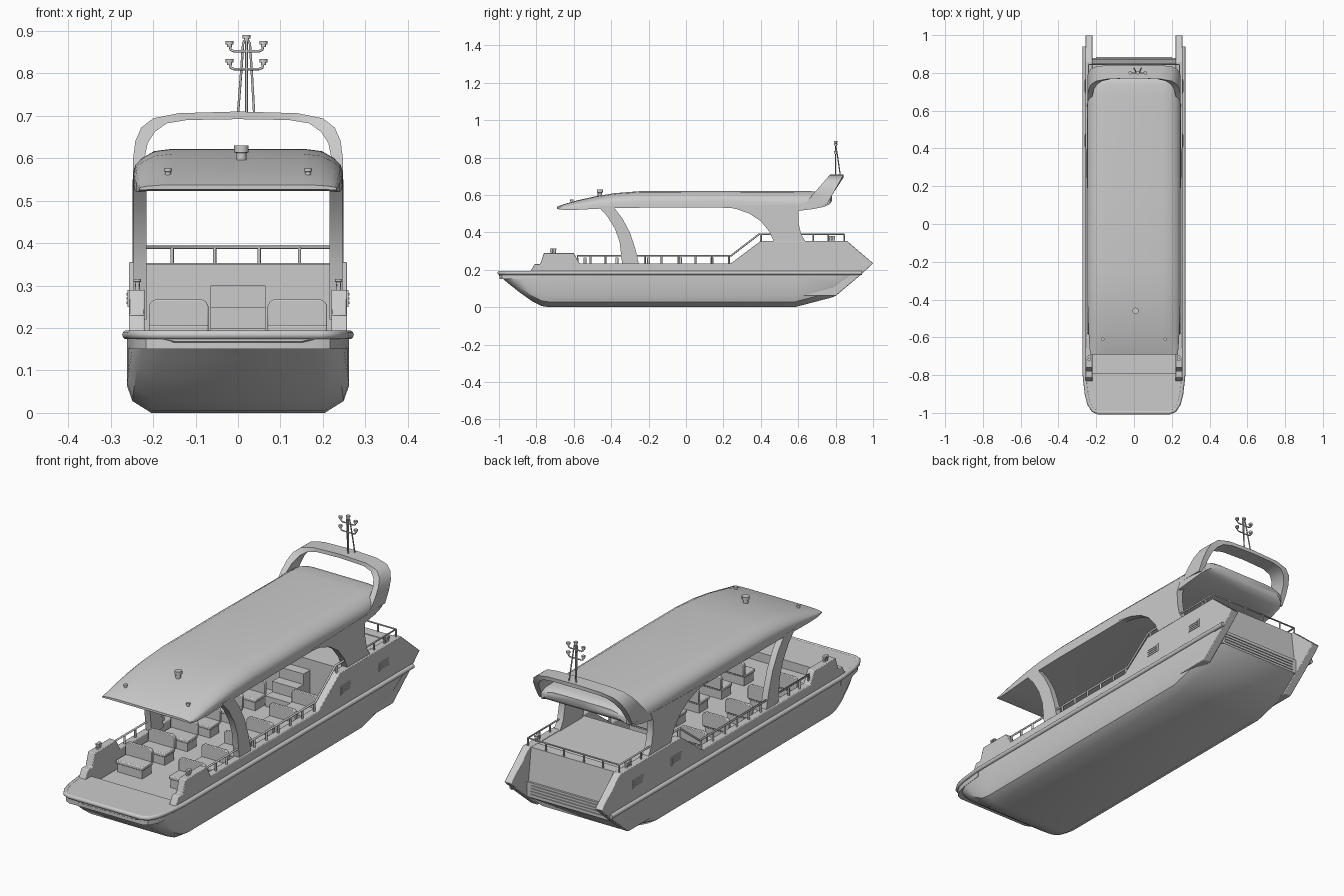
import bpy, bmesh
from math import radians, cos, sin, pi


def finish(name, bm, mirror=False, bevel=0, angle=35):
    bmesh.ops.recalc_face_normals(bm, faces=bm.faces)
    me = bpy.data.meshes.new(name)
    bm.to_mesh(me)
    bm.free()
    me.shade_smooth()
    me.set_sharp_from_angle(angle=radians(angle))
    ob = bpy.data.objects.new(name, me)
    bpy.context.collection.objects.link(ob)
    if bevel:
        m = ob.modifiers.new("bevel", 'BEVEL')
        m.width, m.segments, m.limit_method = bevel, 2, 'ANGLE'
    if mirror:
        ob.modifiers.new("mirror", 'MIRROR')
    return ob


def loft(name, rings, closed=True, caps=True, **kw):
    bm = bmesh.new()
    vs = [[bm.verts.new(p) for p in r] for r in rings]
    n = len(rings[0])
    for a, b in zip(vs, vs[1:]):
        for i in range(n if closed else n - 1):
            j = (i + 1) % n
            bm.faces.new((a[i], a[j], b[j], b[i]))
    if caps:
        bm.faces.new(vs[0])
        bm.faces.new(vs[-1])
    return finish(name, bm, **kw)


def prism(name, pts, axis, a, b, **kw):
    """Extrude a 2D outline along an axis from a to b."""
    def put(p, d):
        q = list(p)
        q.insert(axis, d)
        return q
    return loft(name, [[put(p, a) for p in pts], [put(p, b) for p in pts]], **kw)


def box(name, x, y, z, **kw):
    return prism(name, [(x[0], y[0]), (x[1], y[0]), (x[1], y[1]), (x[0], y[1])], 2, *z, **kw)


def lathe(name, prof, at, **kw):
    return loft(name, [[(at[0] + r * cos(k * pi / 6), at[1] + r * sin(k * pi / 6), at[2] + z)
                        for k in range(12)] for r, z in prof], **kw)


def tubes(name, paths, r, both=False, res=2):
    cu = bpy.data.curves.new(name, 'CURVE')
    cu.dimensions, cu.bevel_depth, cu.bevel_resolution, cu.use_fill_caps = '3D', r, res, True
    if both:
        paths = paths + [[(-x, y, z) for x, y, z in p] for p in paths]
    for p in paths:
        s = cu.splines.new('POLY')
        s.points.add(len(p) - 1)
        for pt, co in zip(s.points, p):
            pt.co = (*co, 1)
    ob = bpy.data.objects.new(name, cu)
    bpy.context.collection.objects.link(ob)


# Hull: scow bow, flat bottom, rounded chine, raked stern
rings = []
for y, w, zb in [(-1, .19, .168), (-.985, .215, .157), (-.95, .236, .127), (-.89, .25, .08), (-.82, .258, .03),
                 (-.77, .261, .006), (-.73, .262, 0), (.58, .262, 0), (.79, .262, .055), (.88, .262, .13)]:
    half = [(w, .185), (w, min(zb + .065, .18)), (w * .95, min(zb + .028, .176)), (w * .78, zb), (0, zb)]
    rings.append([(x, y, z) for x, z in half] + [(-x, y, z) for x, z in half[-2::-1]])
loft("hull", rings, closed=False)

# Rub rail and foredeck
bow = [(.262, -.79), (.258, -.83), (.25, -.9), (.238, -.95), (.217, -.985), (.19, -.997)]
outline = bow + [(-x, y) for x, y in bow[::-1]]
path = [(.261, .94)] + outline + [(-.261, .94)]
tubes("rub_rail", [[(x, y, .184) for x, y in path]], .011, res=3)
prism("foredeck", outline, 2, .15, .192)

# Floor, raised aft deck with stairs, transom
box("cabin_floor", (-.255, .255), (-.8, .85), (.135, .15))
box("aft_deck", (-.225, .225), (.45, .85), (.33, .35))
box("aft_bulkhead", (-.225, .225), (.45, .462), (.15, .35))
for i in range(3):
    box("stair_step", (-.065, .065), (.3 + .05 * i, .45), (.15 + .05 * i, .2 + .05 * i))
prism("transom", [(.80, .2), (.87, .2), (.85, .353), (.8, .353)], 0, -.225, .225)
box("stern_step", (-.225, .225), (.8, .88), (.13, .2))
for i in range(4):
    box("step_slat", (-.2, .2), (.872, .884), (.14 + .014 * i, .147 + .014 * i))

# Side walls with bow shoulders and pointed stern fins
prism("side_wall", [(-.85, .15), (-.83, .195), (-.81, .23), (-.78, .23), (-.76, .29), (-.6, .29), (-.57, .235),
                    (.24, .235), (.40, .355), (.86, .355), (1.0, .235), (.94, .178), (.8, .06), (.6, .06), (.6, .15)],
      0, .22, .257, mirror=True, bevel=.003)
for y in (.44, .73):
    box("side_vent", (.25, .26), (y - .038, y + .038), (.25, .29), mirror=True)
    for i in range(3):
        box("vent_slat", (.25, .263), (y - .03, y + .03), (.257 + .01 * i, .262 + .01 * i), mirror=True)

# Pillars
prism("front_pillar", [(-.47, .54), (-.42, .485), (-.38, .42), (-.355, .35), (-.34, .22), (-.25, .22), (-.27, .31),
                       (-.30, .40), (-.34, .475), (-.39, .54)], 0, .216, .246, mirror=True)
prism("rear_pillar", [(.47, .35), (.445, .405), (.40, .46), (.34, .5), (.27, .525), (.19, .54), (.62, .55),
                      (.6, .51), (.602, .45), (.615, .39), (.64, .35)], 0, .216, .248, mirror=True)

# Roof
rings = []
for y, w, zt, zb in [(-.69, .232, .537, .525), (-.65, .236, .552, .52), (-.58, .24, .572, .521), (-.48, .244, .594, .526),
                     (-.38, .246, .61, .53), (-.24, .247, .621, .532), (.2, .247, .622, .532), (.6, .247, .621, .515),
                     (.68, .246, .62, .525), (.74, .24, .618, .537), (.77, .225, .612, .552), (.78, .2, .605, .57)]:
    h = zt - zb
    half = [(0, zt), (.63 * w, zt), (.8 * w, zt - .06 * h), (.92 * w, zt - .25 * h), (.98 * w, zt - .42 * h),
            (w, zt - .6 * h), (w, zb), (.88 * w, zb + .1 * h), (0, zb + .1 * h)]
    rings.append([(x, y, z) for x, z in half] + [(-x, y, z) for x, z in half[-2:0:-1]])
loft("roof", rings)

# Raked radar arch
half = [((.247, .55), (.224, .55)), ((.247, .6), (.22, .6)), ((.242, .64), (.213, .635)), ((.228, .672), (.196, .662)),
        ((.2, .694), (.168, .682)), ((.14, .706), (.12, .69)), ((0, .71), (0, .692))]
sides = half + [((-o[0], o[1]), (-i[0], i[1])) for o, i in half[-2::-1]]
fy = lambda z: .645 + (z - .565) * .87
ry = lambda z: .745 + (z - .535) * .56
loft("radar_arch", [[(o[0], fy(o[1]), o[1]), (o[0], ry(o[1]), o[1]), (i[0], ry(o[1]), i[1]), (i[0], fy(o[1]), i[1])]
                    for o, i in sides])

# Light mast on the arch
cup = [(.006, 0), (.006, .006), (.009, .006), (.009, .014)]
tubes("mast_legs", [[(0, .825, .705), (.008, .81, .81), (.012, .80, .87), (.02, .80, .885)],
                    [(.038, .825, .705), (.032, .81, .81), (.028, .80, .87), (.02, .80, .885)],
                    [(.02, .80, .705), (.02, .80, .88)]], .003)
lathe("mast_lamp", cup, (.02, .8, .876))
for z in (.81, .852):
    tubes("mast_arm", [[(-.02, .8, z + .014), (-.017, .8, z + .003), (-.01, .8, z), (.05, .8, z),
                        (.057, .8, z + .003), (.06, .8, z + .014)]], .003)
    for x in (-.02, .06):
        lathe("mast_lamp", cup, (x, .8, z + .01))

# Roof fittings
lathe("roof_horn", [(.012, -.02), (.012, .012), (.017, .014), (.017, .03)], (.008, -.46, .6))
lathe("roof_lamp", [(.007, -.01), (.007, .006), (.009, .007), (.009, .014)], (.165, -.61, .562), mirror=True)

# Bollards on bow shoulders and stern sides
for y, z in ((-.71, .29), (.78, .355)):
    for dy in (-.008, .008):
        lathe("bollard", [(.006, 0), (.006, .018), (.009, .019), (.009, .025)], (.237, y + dy, z), mirror=True)
    box("bollard_bar", (.233, .241), (y - .016, y + .016), (z + .008, z + .014), mirror=True)

# Handrails
tubes("side_rail", [[(.24, -.58, .235), (.24, -.58, .275), (.24, .24, .275), (.24, .39, .39), (.24, .47, .39)]]
      + [[(.24, y, .23), (.24, y, .275)] for y in (-.51, -.43, -.22, -.13, -.04, .05, .14, .23)]
      + [[(.24, .4, .35), (.24, .4, .39)]], .005, both=True)
tubes("stern_rail", [[(-.24, .61, .39), (-.24, .845, .39), (.24, .845, .39), (.24, .61, .39)]]
      + [[(x, .845, .35), (x, .845, .39)] for x in (-.24, -.155, -.055, .05, .145, .24)]
      + [[(s, y, .35), (s, y, .39)] for s in (-.24, .24) for y in (.68, .76)], .004)

# Rows of paired bench seats
back = [(.07, .2), (.07, .252), (.075, .262), (.085, .267), (.195, .267), (.205, .262), (.21, .252), (.21, .2)]
for i in range(6):
    y = -.62 + .17 * i
    box("seat_base", (.075, .205), (y + .006, y + .075), (.15, .19), mirror=True)
    box("seat_cushion", (.07, .21), (y, y + .08), (.19, .207), mirror=True, bevel=.004)
    prism("seat_back", back, 1, y + .072, y + .088, mirror=True, bevel=.003)
